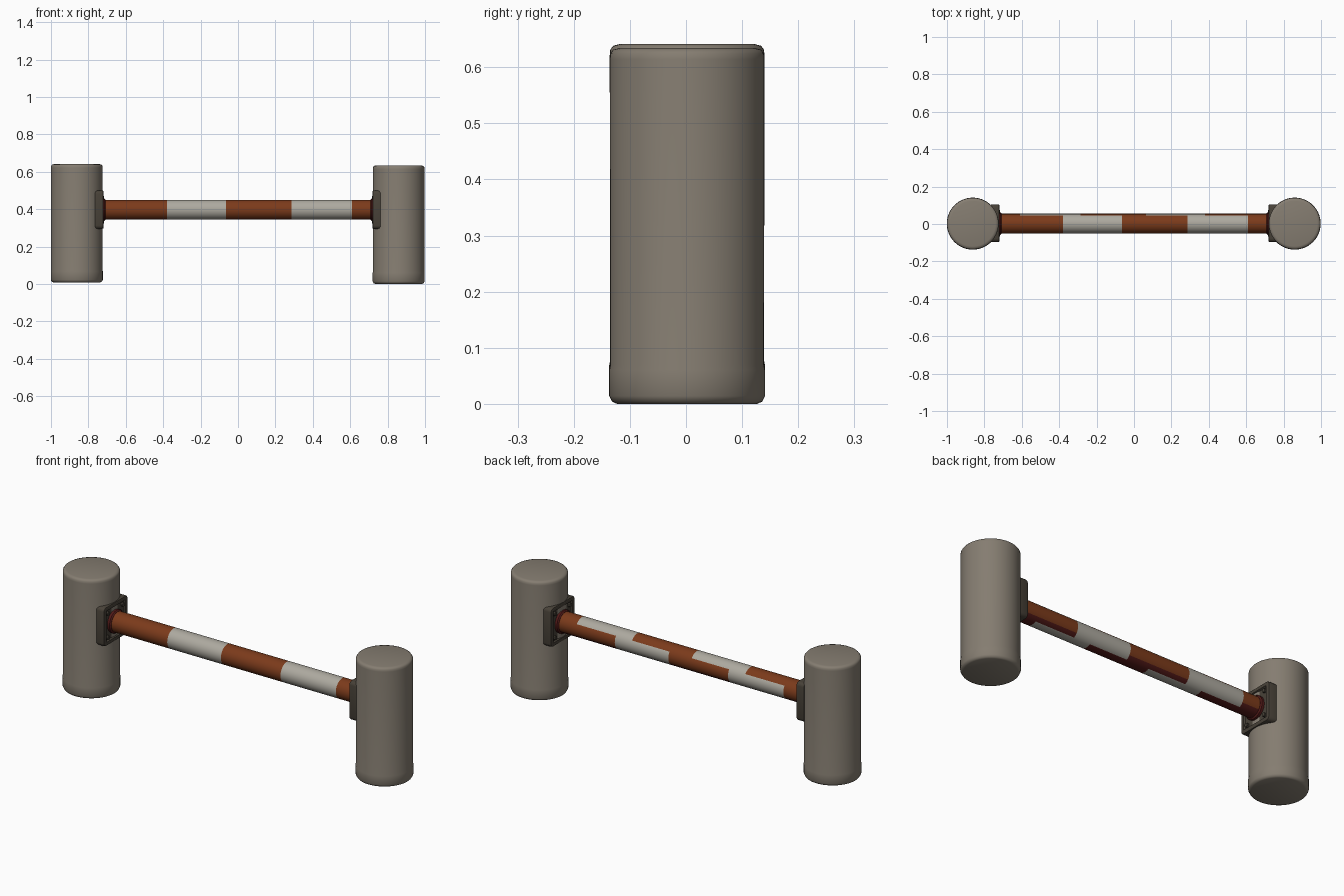
import bpy, bmesh, math
from mathutils import Matrix, Vector

if "Cube" in bpy.data.objects:
    bpy.data.objects.remove(bpy.data.objects["Cube"])


def mat(name, col):
    m = bpy.data.materials.new(name)
    m.diffuse_color = (*col, 1)
    m.use_nodes = True
    m.node_tree.nodes["Principled BSDF"].inputs["Base Color"].default_value = m.diffuse_color
    return m


CONCRETE = mat("concrete", (0.235, 0.205, 0.165))
WHITE = mat("off white paint", (0.42, 0.40, 0.35))
ORANGE = mat("rust orange paint", (0.20, 0.043, 0.011))
RED = mat("dark red paint", (0.085, 0.010, 0.009))
STEEL = mat("dark brown steel", (0.065, 0.054, 0.040))


def finish(bm, name, mats, angle=35):
    bmesh.ops.recalc_face_normals(bm, faces=bm.faces)
    me = bpy.data.meshes.new(name)
    bm.to_mesh(me)
    bm.free()
    ob = bpy.data.objects.new(name, me)
    bpy.context.collection.objects.link(ob)
    for m in mats:
        me.materials.append(m)
    bpy.ops.object.select_all(action='DESELECT')
    ob.select_set(True)
    bpy.context.view_layer.objects.active = ob
    bpy.ops.object.shade_smooth_by_angle(angle=math.radians(angle))
    return ob


def loft(bm, rings, n, axis):
    """Closed round body from (position, radius) rings along z or x."""
    loops = []
    for p, r in rings:
        loop = []
        for i in range(n):
            a = 2 * math.pi * i / n
            c, s = r * math.cos(a), r * math.sin(a)
            loop.append(bm.verts.new((c, s, p) if axis == 'z' else (p, c, s)))
        loops.append(loop)
    for a, b in zip(loops, loops[1:]):
        for i in range(n):
            j = (i + 1) % n
            bm.faces.new((a[i], a[j], b[j], b[i]))
    bm.faces.new(loops[0])
    bm.faces.new(loops[-1])


# Concrete posts with rounded rims and a slightly wider foot
def post(name, x, z0, z1):
    r = 0.139
    bm = bmesh.new()
    loft(bm, [(z0, r - 0.014), (z0 + 0.004, r - 0.005), (z0 + 0.014, r),
              (z0 + 0.06, r), (z0 + 0.07, r - 0.002), (z1 - 0.02, r - 0.001),
              (z1 - 0.010, r - 0.002), (z1 - 0.003, r - 0.007), (z1, r - 0.018)], 56, 'z')
    ob = finish(bm, name, [CONCRETE], 50)
    ob.location = (x, 0.002, 0)


post("left_post", -0.862, 0.008, 0.641)
post("right_post", 0.859, 0.0, 0.634)

# Striped bar: front pattern, mirrored along x on the back, dark red underside
ZC, R, N = 0.397, 0.053, 40
whites = [(-0.38, -0.065), (0.285, 0.61)]
cuts = {-0.73, 0.73}
for a, b in whites:
    cuts |= {a, b, -a, -b}
bm = bmesh.new()
loft(bm, [(x, R) for x in sorted(cuts)], N, 'x')
for f in bm.faces:
    c = f.calc_center_median()
    ang = math.degrees(math.atan2(c.z, c.y))       # 0 = back, 90 = top
    x = -c.x if -62 < ang < 38 else c.x
    if any(a < x < b for a, b in whites):
        f.material_index = 1
    elif -118 < ang < -38:
        f.material_index = 2
bar = finish(bm, "striped_bar", [ORANGE, WHITE, RED])
bar.location = (0, 0.002, ZC)

# Mounting plates with raised rims, bolts and collars, mirrored left to right
for side, label in ((-1, "left"), (1, "right")):
    bm = bmesh.new()
    bmesh.ops.create_cube(bm, size=1)
    bmesh.ops.scale(bm, vec=(0.046, 0.2, 0.205), verts=bm.verts)
    # round the four corners, then soften and recess the inner face
    es = [e for e in bm.edges if abs(e.verts[0].co.x - e.verts[1].co.x) > 0.01]
    bmesh.ops.bevel(bm, geom=es, offset=0.018, segments=3, profile=0.5, affect='EDGES')
    bm.normal_update()
    face = [f for f in bm.faces if f.normal.x * -side > 0.9]
    rim = list({e for f in face for e in f.edges})
    bmesh.ops.bevel(bm, geom=rim, offset=0.006, segments=2, profile=0.5, affect='EDGES')
    bm.normal_update()
    face = [max((f for f in bm.faces if f.normal.x * -side > 0.9), key=lambda f: f.calc_area())]
    bmesh.ops.inset_region(bm, faces=face, thickness=0.014, depth=0)
    bmesh.ops.inset_region(bm, faces=face, thickness=0.004, depth=-0.008)
    plate = finish(bm, label + "_mounting_plate", [STEEL])
    plate.location = (side * 0.742, 0.004, ZC)

    bm = bmesh.new()
    for y in (-1, 1):
        for z in (-1, 1):
            bmesh.ops.create_cone(
                bm, cap_ends=True, segments=10, radius1=0.012, radius2=0.010, depth=0.014,
                matrix=Matrix.Translation(Vector((side * 0.724, 0.004 + y * 0.062, ZC + z * 0.064)))
                @ Matrix.Rotation(-side * math.pi / 2, 4, 'Y'))
    finish(bm, label + "_plate_bolts", [STEEL])

    bm = bmesh.new()
    loft(bm, [(-0.012, 0.060), (0.006, 0.060), (0.012, 0.054)], N, 'x')
    if side > 0:
        bmesh.ops.scale(bm, vec=(-1, 1, 1), verts=bm.verts)
    collar = finish(bm, label + "_bar_collar", [RED])
    collar.location = (side * 0.720, 0.002, ZC)
